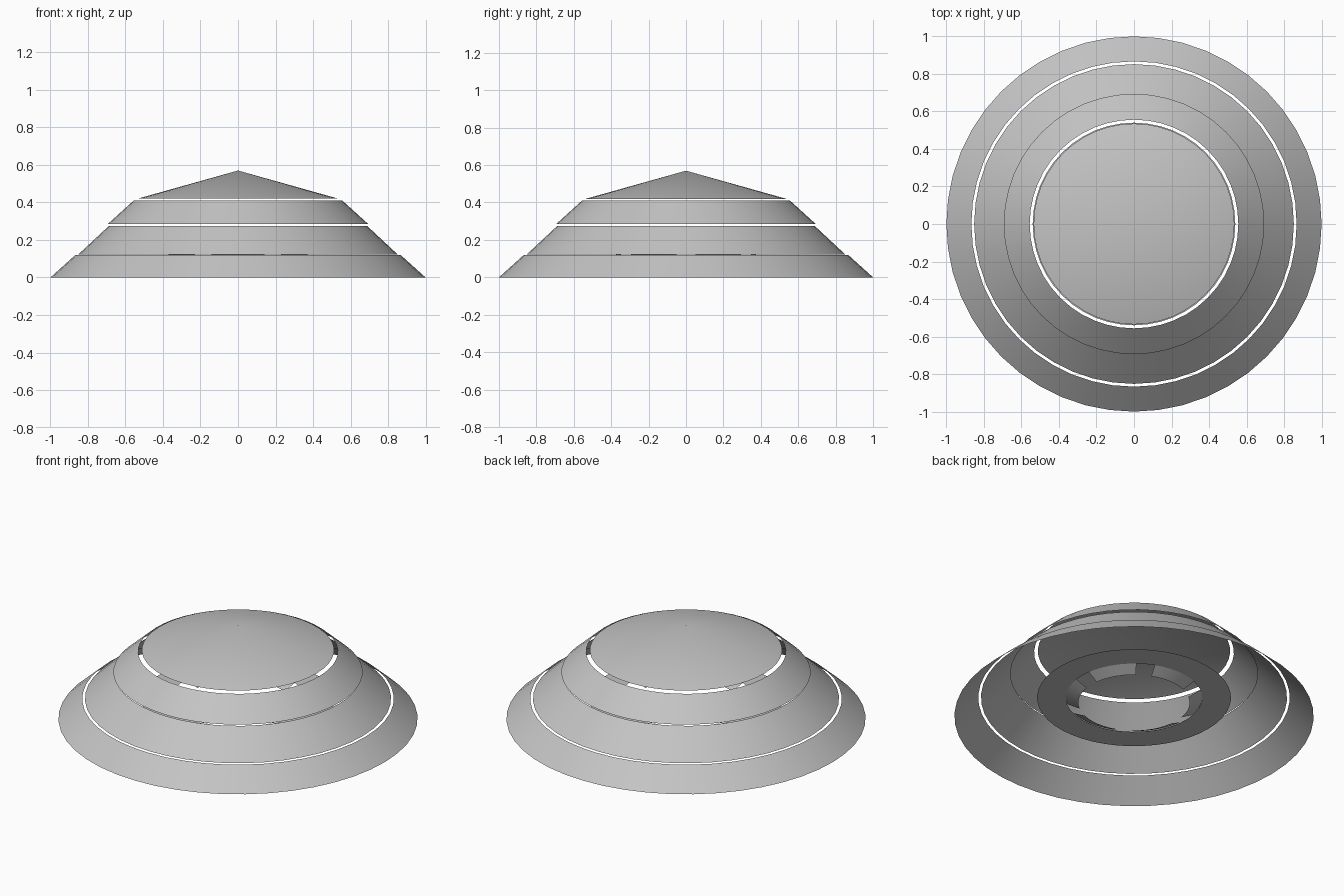
import bpy
import bmesh
from math import cos, sin, pi, radians

SIDES = 48

cube = bpy.data.objects.get("Cube")
if cube:
    bpy.data.objects.remove(cube, do_unlink=True)

grey = bpy.data.materials.new("light_grey")
grey.use_nodes = True
colour = (0.55, 0.55, 0.55, 1)
grey.diffuse_color = colour
grey.node_tree.nodes["Principled BSDF"].inputs["Base Color"].default_value = colour


def sheet(name, lower, upper, arcs=None):
    """Sweep a straight (radius, height) profile round z, over full or partial arcs."""
    bm = bmesh.new()
    for start, end in arcs or [(0, 2 * pi)]:
        steps = max(2, round(SIDES * (end - start) / (2 * pi)))
        angles = [start + (end - start) * i / steps for i in range(steps + 1)]
        rows = [[bm.verts.new((r * cos(a), r * sin(a), z)) for a in angles]
                for r, z in (lower, upper)]
        for i in range(steps):
            bm.faces.new((rows[0][i], rows[0][i + 1], rows[1][i + 1], rows[1][i]))
    bmesh.ops.remove_doubles(bm, verts=bm.verts, dist=0.0001)
    mesh = bpy.data.meshes.new(name)
    bm.to_mesh(mesh)
    bm.free()
    mesh.materials.append(grey)
    obj = bpy.data.objects.new(name, mesh)
    bpy.context.collection.objects.link(obj)
    bpy.ops.object.select_all(action='DESELECT')
    obj.select_set(True)
    bpy.context.view_layer.objects.active = obj
    bpy.ops.object.shade_smooth_by_angle(angle=radians(30))
    return obj


# Stacked sloping rings with narrow gaps between them
sheet("outer_ring", (1.0, 0), (0.867, 0.12))
sheet("middle_ring", (0.852, 0.122), (0.688, 0.275))
sheet("upper_ring", (0.694, 0.285), (0.556, 0.41))

# Shallow conical cap
sheet("cap", (0.535, 0.42), (0, 0.57))

# Flat inner plate with a central hole
sheet("inner_plate", (0.38, 0.12), (0.54, 0.12))

# Slotted collar hanging in the hole: six tabs separated by slots
half_slot = radians(8)
tabs = [(k * pi / 3 + half_slot, (k + 1) * pi / 3 - half_slot) for k in range(6)]
sheet("slotted_collar", (0.31, 0.088), (0.38, 0.124), tabs)
